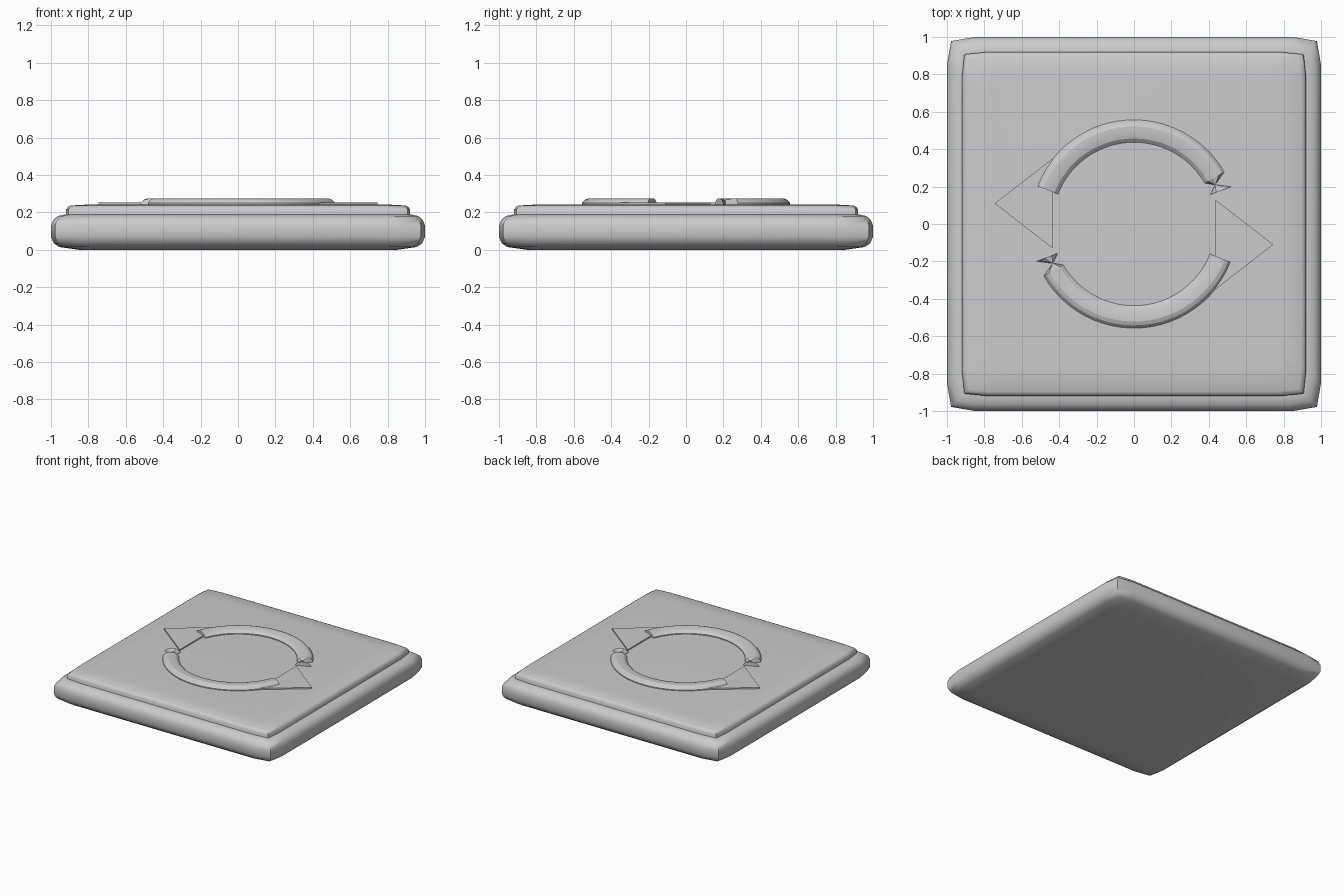
import bpy, bmesh, math

cube = bpy.data.objects.get("Cube")
if cube:
    bpy.data.objects.remove(cube)

GREY = (0.6, 0.6, 0.6, 1)
grey = bpy.data.materials.new("plain grey")
grey.use_nodes = True
grey.diffuse_color = GREY
grey.node_tree.nodes["Principled BSDF"].inputs["Base Color"].default_value = GREY


def loft(name, rings, smooth=None):
    """Skin closed rings of equal length and cap both ends."""
    bm = bmesh.new()
    loops = [[bm.verts.new(p) for p in ring] for ring in rings]
    n = len(loops[0])
    for a, b in zip(loops, loops[1:]):
        for i in range(n):
            j = (i + 1) % n
            bm.faces.new((a[i], a[j], b[j], b[i]))
    bm.faces.new(loops[0][::-1])
    bm.faces.new(loops[-1])
    bmesh.ops.recalc_face_normals(bm, faces=bm.faces)
    mesh = bpy.data.meshes.new(name)
    bm.to_mesh(mesh)
    bm.free()
    mesh.materials.append(grey)
    obj = bpy.data.objects.new(name, mesh)
    bpy.context.collection.objects.link(obj)
    if smooth:
        bpy.ops.object.select_all(action="DESELECT")
        obj.select_set(True)
        bpy.context.view_layer.objects.active = obj
        bpy.ops.object.shade_smooth_by_angle(angle=math.radians(smooth))
    return obj


def soft_square(half, z, cut):
    """Square ring whose corners are pulled in a little."""
    ring = []
    for k in range(4):
        c, s = (1, 0, -1, 0)[k], (0, 1, 0, -1)[k]
        for x, y in ((half, half * 0.85), (half - cut, half - cut),
                     (half * 0.85, half)):
            ring.append((x * c - y * s, x * s + y * c, z))
    return ring


def slab(name, profile, cut):
    return loft(name, [soft_square(h, z, cut) for h, z in profile], 45)


# Base and raised plate
slab("base", [(0.85, 0), (0.955, 0.015), (0.985, 0.035), (1, 0.07), (1, 0.13),
              (0.988, 0.16), (0.965, 0.18), (0.93, 0.188), (0.85, 0.19)], 0.022)
slab("top_plate", [(0.92, 0.17), (0.92, 0.215), (0.91, 0.23), (0.895, 0.237),
                   (0.78, 0.243)], 0.013)

# Curved arrow shafts, each with a twisted tip, and flat arrow heads
SECTION = [(-0.06, 0.235), (-0.06, 0.25), (-0.04, 0.267), (-0.01, 0.275),
           (0.025, 0.275), (0.045, 0.267), (0.06, 0.25), (0.06, 0.235)]
HEAD = [(-0.435, 0.35), (-0.745, 0.11), (-0.435, -0.13)]


def section(angle, turn, flip=1):
    a = math.radians(angle) + turn
    return [((0.497 + flip * r) * math.cos(a), (0.497 + flip * r) * math.sin(a), z)
            for r, z in SECTION]


STEPS = 24
for side, turn in (("back", 0), ("front", math.pi)):
    rings = [section(158.5 - 128.5 * i / STEPS, turn) for i in range(STEPS + 1)]
    loft(side + "_arrow_shaft", rings, 20)
    tip = [section(30, turn), section(25.5, turn, -0.08), section(21, turn, -1)]
    tip[1] = [(x * 0.97, y * 0.97, z - 0.008) for x, y, z in tip[1]]
    loft(side + "_arrow_twist", tip)
    c = math.cos(turn)
    loft(side + "_arrow_head", [[(x * c, y * c, z) for x, y in HEAD]
                                for z in (0.235, 0.254)])
